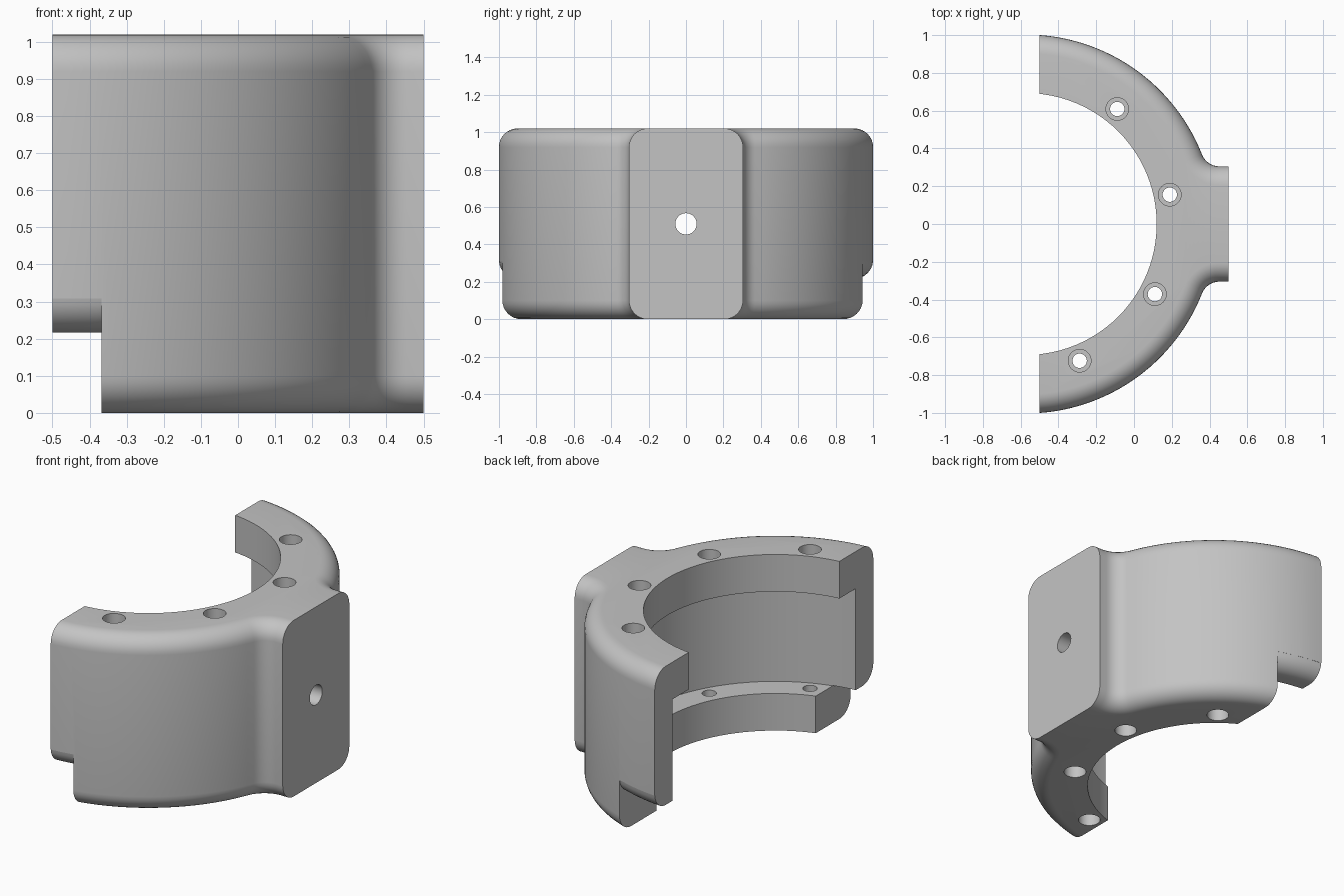
import bpy, bmesh
from math import sin, cos, pi, sqrt, atan2, radians

cube = bpy.data.objects.get("Cube")
if cube:
    bpy.data.objects.remove(cube, do_unlink=True)

CX = -0.573          # centre of the ring in x
R_OUT, R_BORE, R_RECESS = 1.003, 0.693, 0.843
HEIGHT, FLANGE = 1.02, 0.215
FILLET = 0.1
BOSS = 0.305         # half width of the mounting pad
EDGE = 0.5           # flat ends in x


def new_object(name, bm):
    bmesh.ops.recalc_face_normals(bm, faces=bm.faces)
    mesh = bpy.data.meshes.new(name)
    bm.to_mesh(mesh)
    bm.free()
    obj = bpy.data.objects.new(name, mesh)
    bpy.context.collection.objects.link(obj)
    return obj


def loft(name, rings, closed=False):
    """Skin equal-length rings of points, capping the ends or joining them."""
    bm = bmesh.new()
    loops = [[bm.verts.new(p) for p in ring] for ring in rings]
    n = len(loops[0])
    pairs = list(zip(loops, loops[1:]))
    if closed:
        pairs.append((loops[-1], loops[0]))
    else:
        bm.faces.new(loops[0])
        bm.faces.new(loops[-1])
    for a, b in pairs:
        for i in range(n):
            j = (i + 1) % n
            bm.faces.new((a[i], a[j], b[j], b[i]))
    return new_object(name, bm)


def lathe(name, profile, x, y, steps, closed=False):
    """Turn (radius, z) points around a vertical axis."""
    rings = [[(x + r * cos(2 * pi * i / steps), y + r * sin(2 * pi * i / steps), z)
              for i in range(steps)] for r, z in profile]
    return loft(name, rings, closed)


def box(name, lo, hi):
    return loft(name, [[(lo[0], lo[1], z), (hi[0], lo[1], z), (hi[0], hi[1], z), (lo[0], hi[1], z)]
                       for z in (lo[2], hi[2])])


def boolean(obj, other, operation="DIFFERENCE"):
    mod = obj.modifiers.new(other.name, "BOOLEAN")
    mod.operation, mod.solver, mod.object = operation, "EXACT", other
    other.hide_render = True
    helpers.append(other)


def outline(inset, z):
    """Half ring blending into the mounting pad, offset inwards by inset."""
    r, f, b = R_OUT - inset, FILLET + inset, BOSS - inset
    fy = BOSS + FILLET
    fx = CX + sqrt((R_OUT + FILLET) ** 2 - fy ** 2)
    join = atan2(fy, fx - CX)
    end = atan2(sqrt(r * r - (EDGE + CX) ** 2), -EDGE - CX)
    half = [(EDGE, b)]
    for i in range(9):                       # concave blend
        a = -pi / 2 + (join - pi / 2) * i / 8
        half.append((fx + f * cos(a), fy + f * sin(a)))
    for i in range(1, 29):                   # outer arc
        a = join + (end - join) * i / 28
        half.append((CX + r * cos(a), r * sin(a)))
    return [(x, y, z) for x, y in half] + [(x, -y, z) for x, y in reversed(half)]


helpers = []

# Solid bracket with rounded top and bottom rims
arc = [(FILLET * (1 - sin(i * pi / 16)), FILLET * (1 - cos(i * pi / 16))) for i in range(9)]
levels = arc + [(d, HEIGHT - z) for d, z in reversed(arc)]
body = loft("clamp_bracket", [outline(d, z) for d, z in levels])

# Bore with a wider recess between the two flanges
top = HEIGHT - FLANGE
boolean(body, lathe("bore_cutter", [
    (R_BORE, -0.1), (R_BORE, FLANGE), (R_RECESS, FLANGE),
    (R_RECESS, top), (R_BORE, top), (R_BORE, 1.2)], CX, 0, 96))

# Lower corners notched away, leaving a rounded underside on the tabs
base = FLANGE + 0.002
section = [(0.5, -0.1), (1.2, -0.1)]
for i in range(9):
    a = radians(5 + 85 * i / 8)
    if i == 0:
        section.append((1.2, base + FILLET * (1 - sin(a))))
    section.append((R_OUT - FILLET + FILLET * cos(a), base + FILLET * (1 - sin(a))))
section.append((0.5, base))
for name, x_cut, y0, y1 in (("front", -0.368, -1.5, 0), ("back", -0.235, 0, 1.5)):
    notch = lathe(name + "_notch_cutter", section, CX, 0, 96, closed=True)
    boolean(notch, box(name + "_notch_limit", (-2, y0, -0.5), (x_cut, y1, 0.6)), "INTERSECT")
    boolean(body, notch)

# Counterbored screw holes through both flanges
wide, narrow, depth = 0.06, 0.038, 0.1
for k in range(4):
    a = radians(51.5 - 40 * k)
    boolean(body, lathe(f"screw_hole_cutter_{k}", [
        (wide, -0.1), (wide, depth), (narrow, depth),
        (narrow, HEIGHT - depth), (wide, HEIGHT - depth), (wide, 1.2)],
        CX + 0.778 * cos(a), 0.778 * sin(a), 32))

# Cross hole through the mounting pad
ring = [(0.057 * cos(i * pi / 16), HEIGHT / 2 + 0.057 * sin(i * pi / 16)) for i in range(32)]
boolean(body, loft("pad_hole_cutter", [[(x, y, z) for y, z in ring] for x in (0, 0.7)]))

# Bake the cuts and remove the helpers
bpy.context.view_layer.update()
graph = bpy.context.evaluated_depsgraph_get()
baked = bpy.data.meshes.new_from_object(body.evaluated_get(graph))
body.modifiers.clear()
body.data = baked
for helper in helpers:
    bpy.data.objects.remove(helper, do_unlink=True)

# Plain grey material
grey = bpy.data.materials.new("plain_grey")
grey.use_nodes = True
colour = (0.55, 0.55, 0.55, 1)
grey.diffuse_color = colour
grey.node_tree.nodes["Principled BSDF"].inputs["Base Color"].default_value = colour
body.data.materials.clear()
body.data.materials.append(grey)

bpy.ops.object.select_all(action="DESELECT")
body.select_set(True)
bpy.context.view_layer.objects.active = body
bpy.ops.object.shade_smooth_by_angle(angle=radians(30))
